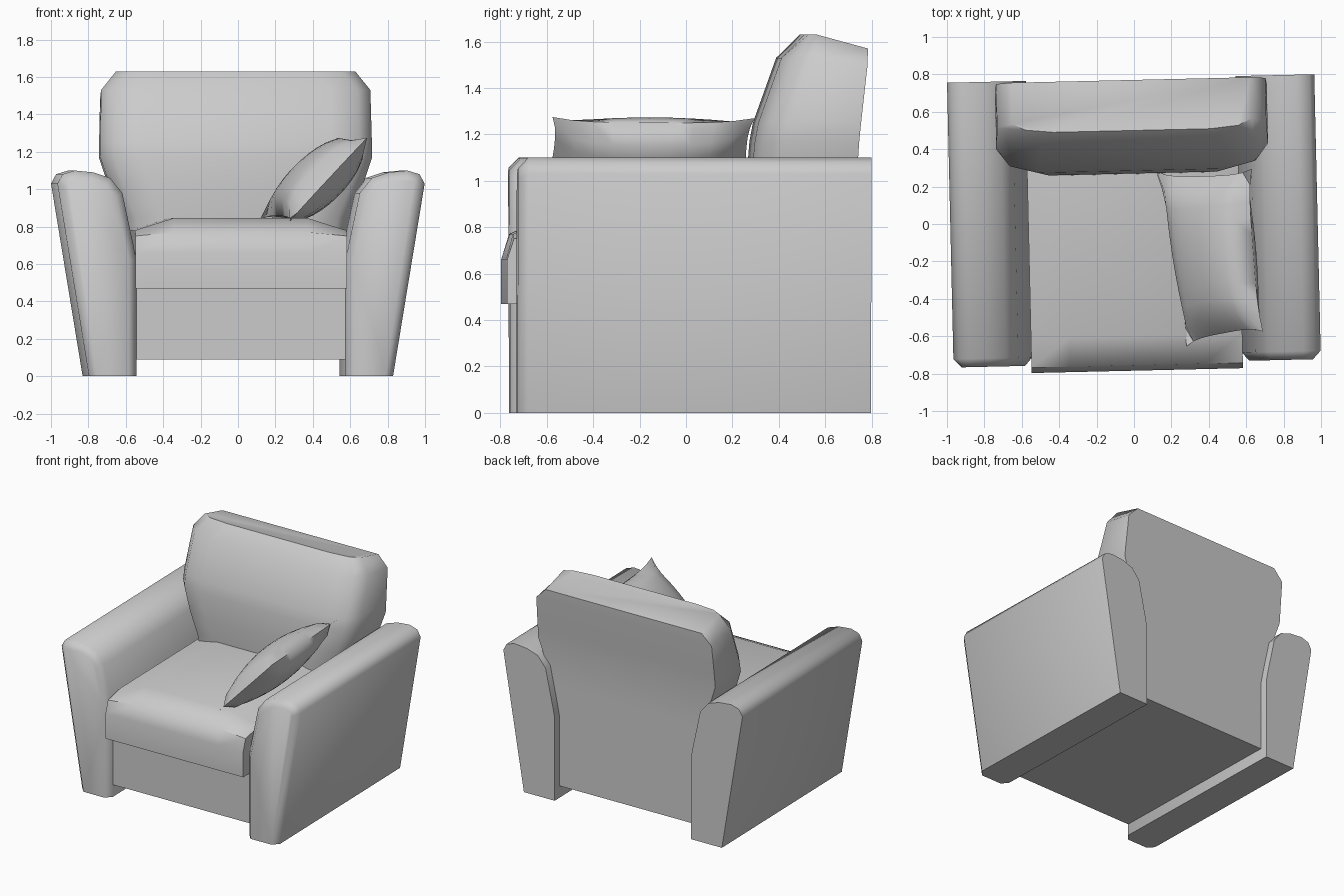
import bpy, bmesh, math

if "Cube" in bpy.data.objects:
    bpy.data.objects.remove(bpy.data.objects["Cube"])

TURN = math.radians(1.32)  # whole chair sits slightly turned


def finish(name, bm, angle=50, turn=TURN):
    bmesh.ops.recalc_face_normals(bm, faces=bm.faces)
    me = bpy.data.meshes.new(name)
    bm.to_mesh(me)
    bm.free()
    ob = bpy.data.objects.new(name, me)
    bpy.context.collection.objects.link(ob)
    ob.rotation_euler.z = turn
    bpy.ops.object.select_all(action='DESELECT')
    ob.select_set(True)
    bpy.context.view_layer.objects.active = ob
    bpy.ops.object.shade_smooth_by_angle(angle=math.radians(angle))
    return ob


def loft(name, rings, angle=50):
    """Skin closed rings of equal point count and cap both ends."""
    bm = bmesh.new()
    vs = [[bm.verts.new(p) for p in r] for r in rings]
    n = len(vs[0])
    for a, b in zip(vs, vs[1:]):
        for i in range(n):
            j = (i + 1) % n
            bm.faces.new((a[i], a[j], b[j], b[i]))
    bm.faces.new(vs[0])
    bm.faces.new(vs[-1])
    return finish(name, bm, angle)


# Arms: flared profile with a chamfered front
arm = [(.56, 0), (.56, .62), (.575, .70), (.635, .98), (.70, 1.06),
       (.79, 1.09), (.89, 1.10), (.955, 1.08), (.982, 1.03), (.813, 0)]
arm_front = [(.60, 0), (.60, .62), (.615, .69), (.67, .96), (.72, 1.02),
             (.79, 1.045), (.89, 1.055), (.925, 1.045), (.94, 1.01), (.773, 0)]
for side, s in (("left", -1), ("right", 1)):
    loft(side + "_arm", [[(s * x, y, z) for x, z in prof] for prof, y in
                         ((arm, .778), (arm, -.70), (arm_front, -.745))])

# Base box between the arms
loft("base", [[(x, -.70, .09), (x, .72, .09), (x, .72, .47), (x, -.70, .47)]
              for x in (-.565, .565)])

# Seat cushion: crowned in the middle, rounded at the front
seat_rings = []
for x, crown in ((-.565, 0), (-.36, .065), (.36, .065), (.565, 0)):
    seat_rings.append([(x, .40, .47), (x, -.784, .47), (x, -.784, .66),
                       (x, -.755, .75 + crown * .3), (x, -.60, .78 + crown),
                       (x, .40, .78 + crown)])
loft("seat_cushion", seat_rings)

# Backrest: rings by height (front z, back z, half width, back y, front y)
back_rings = []
for zf, zb, w, yb, yf in ((.47, .47, .565, .72, .28), (.70, .70, .58, .72, .275),
                          (.85, .85, .61, .72, .268), (1.0, 1.0, .67, .72, .27),
                          (1.17, 1.17, .727, .73, .285), (1.25, 1.25, .726, .738, .30),
                          (1.53, 1.49, .72, .765, .40), (1.63, 1.57, .64, .77, .50)):
    d = .05 if zf > 1.6 else .13
    half = [(w - .22, yf, zf), (w - .07, yf + d * .3, zf), (w, yf + d, zf), (w, yb, zb)]
    back_rings.append(half + [(-x, y, z) for x, y, z in reversed(half)])
loft("backrest", back_rings)

# Throw pillow: two puffed sheets spanning four pinched corners
A, B, C, D = (.12, .28, .84), (.28, -.655, .83), (.69, -.575, 1.275), (.63, .295, 1.27)
N = 10
bm = bmesh.new()
for sign in (-1, 1):
    grid = []
    for i in range(N + 1):
        row = []
        for j in range(N + 1):
            u, v = 2 * i / N - 1, 2 * j / N - 1
            puff = sign * .135 * ((1 - u * u) * (1 - v * v)) ** .45
            pu = (u * (1 - .10 * (1 - v ** 4)) + 1) / 2
            pv = (v * (1 - .07 * (1 - u ** 4)) + 1) / 2
            p = [(a * (1 - pv) + b * pv) * (1 - pu) + (d * (1 - pv) + c * pv) * pu
                 for a, b, c, d in zip(A, B, C, D)]
            row.append(bm.verts.new((p[0] - .68 * puff, p[1], p[2] + .73 * puff)))
        grid.append(row)
    for i in range(N):
        for j in range(N):
            bm.faces.new((grid[i][j], grid[i + 1][j], grid[i + 1][j + 1], grid[i][j + 1]))
bmesh.ops.remove_doubles(bm, verts=bm.verts, dist=.0005)
finish("throw_pillow", bm, 70, 0)
